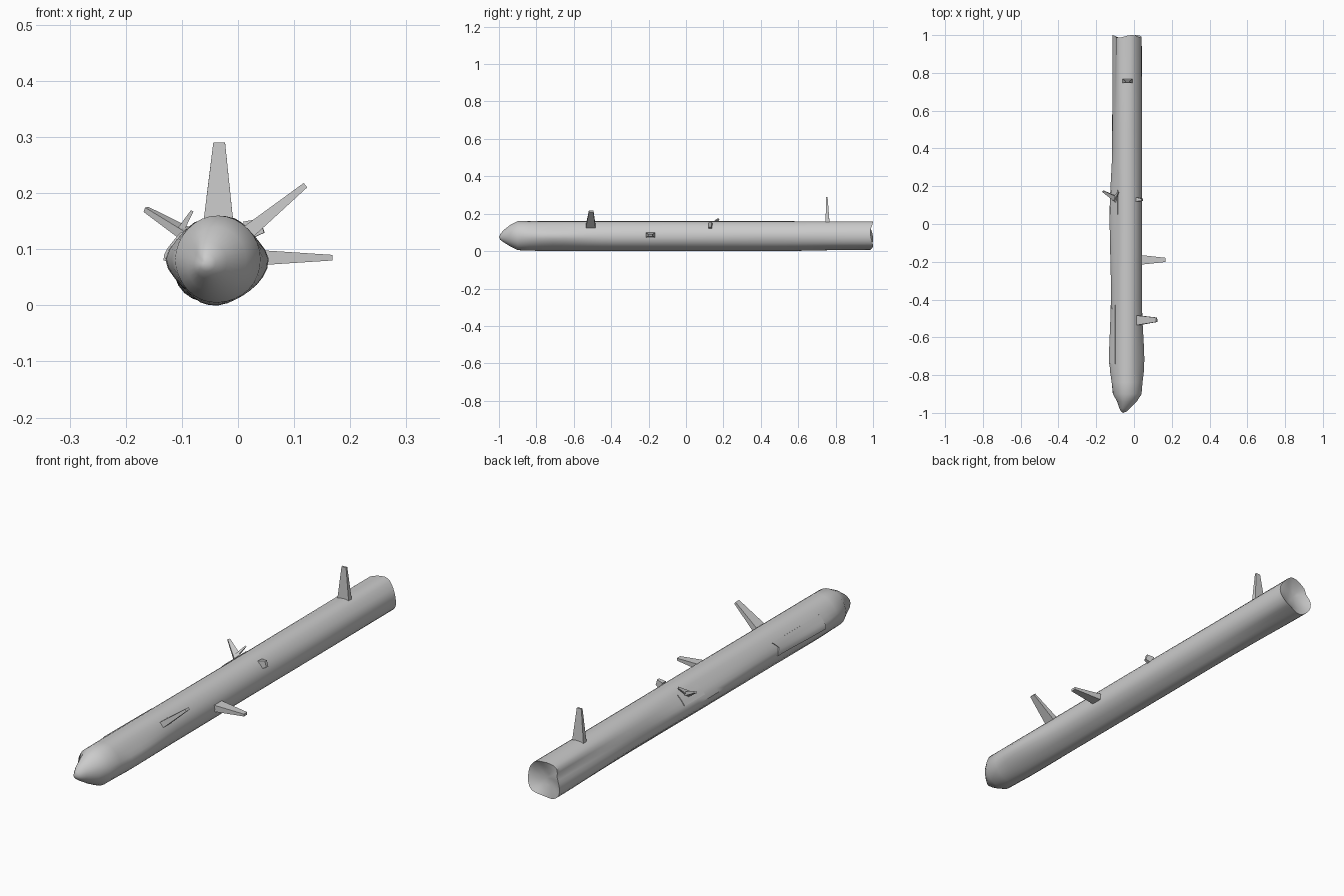
import bpy, bmesh, math
from mathutils import Vector

if "Cube" in bpy.data.objects:
    bpy.data.objects.remove(bpy.data.objects["Cube"])

CX, CZ, SEG = -0.035, 0.083, 32

# radii in mm at 16 angles, clockwise from the top, for stations along y
SECTIONS = [
    (-0.90, [77, 76, 75, 75, 75, 76, 77, 77, 78, 79, 78, 77, 77, 76, 76, 77]),
    (-0.74, [77, 77, 75, 79, 90, 86, 80, 79, 83, 84, 80, 86, 95, 83, 77, 77]),
    (-0.43, [77, 77, 75, 76, 78, 79, 78, 77, 83, 84, 78, 81, 86, 80, 76, 77]),
    (0.05, [77, 77, 76, 76, 77, 78, 77, 77, 83, 84, 79, 85, 94, 82, 75, 77]),
    (0.45, [77, 77, 75, 76, 77, 77, 77, 76, 83, 84, 78, 84, 79, 75, 76, 77]),
    (0.99, [75, 78, 75, 76, 76, 77, 76, 70, 72, 82, 86, 84, 74, 66, 78, 76]),
]


def section_radius(row, a):
    """Smooth periodic interpolation round one section."""
    t = (a / math.tau * 16) % 16
    i, f = int(t), t - int(t)
    p0, p1, p2, p3 = (row[(i + k) % 16] for k in (-1, 0, 1, 2))
    return (p1 + 0.5 * f * (p2 - p0 + f * (2 * p0 - 5 * p1 + 4 * p2 - p3
            + f * (3 * (p1 - p2) + p3 - p0)))) / 1000


def surface(y, a, lift=0.0):
    """Point on the trunk at length y and angle a."""
    r = section_radius(SECTIONS[-1][1] if y > 0 else SECTIONS[0][1], a)
    for (y0, r0), (y1, r1) in zip(SECTIONS, SECTIONS[1:]):
        if y0 <= y <= y1:
            f = (y - y0) / (y1 - y0)
            f = f * f * (3 - 2 * f)
            r = section_radius(r0, a) * (1 - f) + section_radius(r1, a) * f
    r += lift
    return Vector((CX + r * math.sin(a), y, CZ + r * math.cos(a)))


def finish(bm, name, angle=None):
    bmesh.ops.recalc_face_normals(bm, faces=bm.faces)
    me = bpy.data.meshes.new(name)
    bm.to_mesh(me)
    bm.free()
    ob = bpy.data.objects.new(name, me)
    bpy.context.collection.objects.link(ob)
    if angle:
        bpy.ops.object.select_all(action='DESELECT')
        ob.select_set(True)
        bpy.context.view_layer.objects.active = ob
        bpy.ops.object.shade_smooth_by_angle(angle=math.radians(angle))
    return ob


def trunk():
    bm = bmesh.new()
    angles = [math.tau * i / SEG for i in range(SEG)]
    rings = []
    # tapered, slightly dented front end
    for y, s, dx, dz in [(-0.993, 0.2, -0.02, -0.007), (-0.975, 0.42, -0.016, -0.003),
                         (-0.94, 0.74, -0.006, 0)]:
        ring = []
        for a in angles:
            dent = 1 - 0.22 * max(0, math.cos(a - math.radians(285))) ** 4
            p = surface(-0.9, a)
            ring.append(bm.verts.new((CX + dx + (p.x - CX) * s * dent, y,
                                      CZ + dz + (p.z - CZ) * s * dent)))
        rings.append(ring)
    # main length
    n = 30
    for k in range(n + 1):
        y = -0.9 + 1.87 * k / n
        rings.append([bm.verts.new(surface(y, a)) for a in angles])
    # ragged rear rim, then the dished break
    rim = []
    for a in angles:
        p = surface(0.99, a)
        p.y = 0.993 + 0.007 * math.sin(3 * a + 0.6)
        rim.append(bm.verts.new(p))
    rings.append(rim)
    for s, y in ((0.7, 0.985), (0.35, 0.978)):
        rings.append([bm.verts.new((CX + (v.co.x - CX) * s, y, CZ + (v.co.z - CZ) * s))
                      for v in rim])
    for r0, r1 in zip(rings, rings[1:]):
        for i in range(SEG):
            j = (i + 1) % SEG
            bm.faces.new((r0[i], r0[j], r1[j], r1[i]))
    for ring, tip in ((rings[0], (-0.058, -1.0, 0.075)), (rings[-1], (CX, 0.975, CZ))):
        c = bm.verts.new(tip)
        for i in range(SEG):
            bm.faces.new((ring[i], ring[(i + 1) % SEG], c))
    finish(bm, "trunk", 35)


def branch(name, base, tip, wide, base_size, tip_size):
    """Tapered four-sided stub; wide is the direction of its broad side."""
    base, tip, wide = Vector(base), Vector(tip), Vector(wide)
    d = (tip - base).normalized()
    u = (wide - d * wide.dot(d)).normalized()
    v = d.cross(u)
    bm = bmesh.new()
    ends = []
    for c, (w, t) in ((base, base_size), (tip, tip_size)):
        ends.append([bm.verts.new(c + u * w / 2 * i + v * t / 2 * j)
                     for i, j in ((-1, -1), (1, -1), (1, 1), (-1, 1))])
    for i in range(4):
        j = (i + 1) % 4
        bm.faces.new((ends[0][i], ends[0][j], ends[1][j], ends[1][i]))
    for e in ends:
        bm.faces.new(e)
    finish(bm, name)


def bark_plate(name, y0, y1, a0, a1, lift, skew=0.0):
    """Thin slab of bark following the trunk."""
    bm = bmesh.new()
    nu, nv = 10, 6
    layers = []
    for h in (-0.004, lift):
        layers.append([[bm.verts.new(surface(y0 + (y1 - y0) * i / nu + skew * abs(j / nv - 0.5) * i / nu,
                                             math.radians(a0 + (a1 - a0) * j / nv), h))
                        for j in range(nv + 1)] for i in range(nu + 1)])
    for g in layers:
        for i in range(nu):
            for j in range(nv):
                bm.faces.new((g[i][j], g[i + 1][j], g[i + 1][j + 1], g[i][j + 1]))
    edges = [e for e in bm.edges if e.is_boundary]
    bmesh.ops.bridge_loops(bm, edges=edges)
    finish(bm, name, 30)


trunk()

# broken branches
branch("rear_top_branch", (-0.035, 0.757, 0.145), (-0.0335, 0.753, 0.29),
       (1, 0, 0), (0.054, 0.022), (0.021, 0.008))
branch("front_right_branch", (0.01, -0.51, 0.124), (0.12, -0.507, 0.214),
       (0, 1, 0), (0.054, 0.026), (0.024, 0.010))
branch("middle_right_branch", (0.03, -0.19, 0.085), (0.168, -0.19, 0.085),
       (0, 1, 0), (0.052, 0.028), (0.022, 0.010))
branch("left_branch", (-0.085, 0.125, 0.123), (-0.164, 0.173, 0.171),
       (0, 1, 0.4), (0.032, 0.018), (0.010, 0.009))
branch("left_twig", (-0.105, 0.13, 0.13), (-0.083, 0.17, 0.166),
       (0, 1, 0), (0.022, 0.012), (0.008, 0.005))
branch("right_knot", (0.015, 0.13, 0.133), (0.043, 0.128, 0.142),
       (0, 0, 1), (0.034, 0.022), (0.026, 0.012))

# loose bark on the left side
bark_plate("front_bark", -0.74, -0.45, 268, 306, 0.003, 0.04)
bark_plate("branch_collar", 0.05, 0.18, 283, 318, 0.003)
